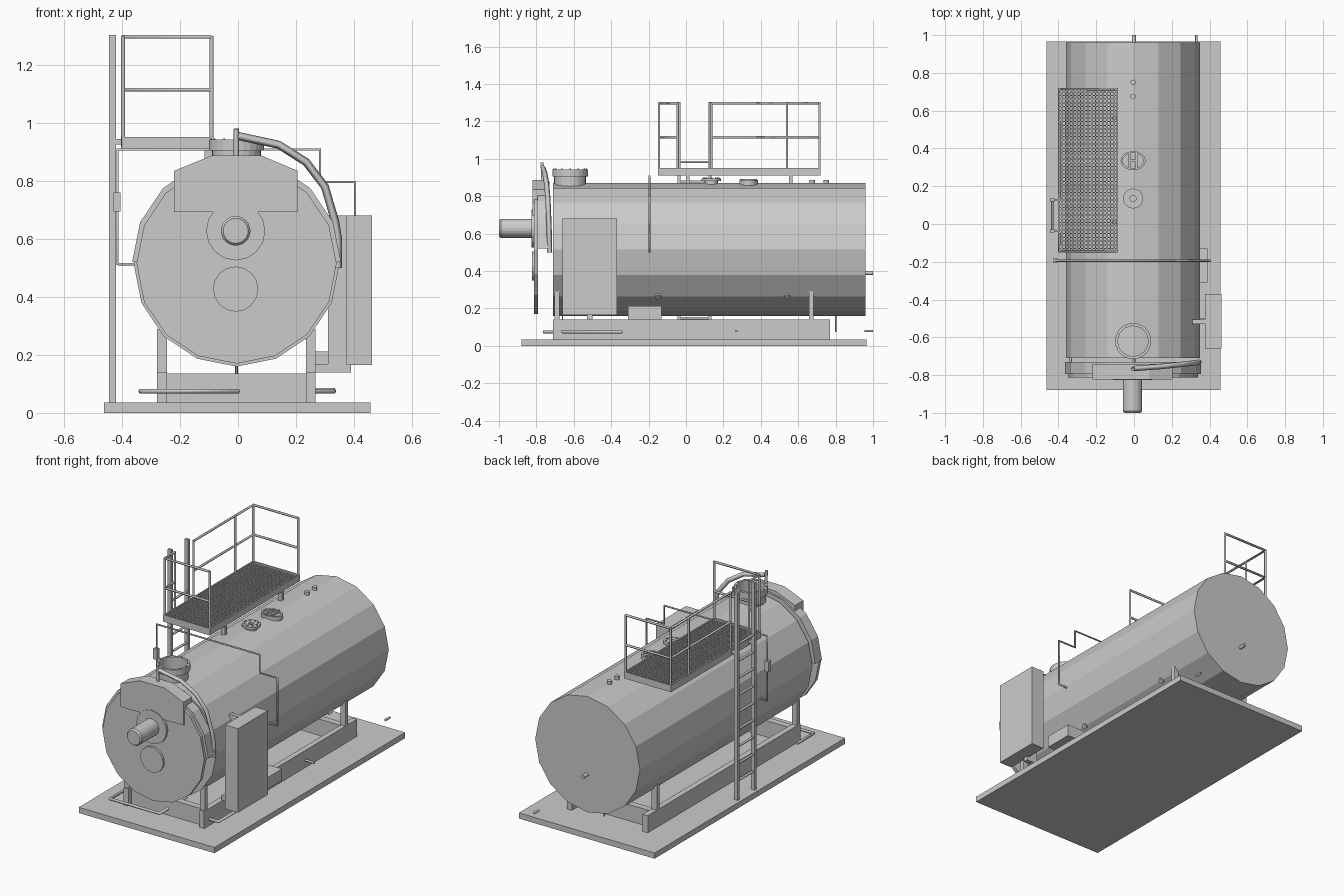
import bpy, bmesh
from math import sin, cos, pi, radians
from mathutils import Matrix, Vector

if "Cube" in bpy.data.objects:
    bpy.data.objects.remove(bpy.data.objects["Cube"])

CX, CZ = -0.005, 0.515        # boiler axis


def finish(name, bm):
    bmesh.ops.recalc_face_normals(bm, faces=bm.faces)
    me = bpy.data.meshes.new(name)
    bm.to_mesh(me)
    bm.free()
    ob = bpy.data.objects.new(name, me)
    bpy.context.collection.objects.link(ob)
    return ob


def add_box(bm, x0, x1, y0, y1, z0, z1):
    m = Matrix.Translation(((x0 + x1) / 2, (y0 + y1) / 2, (z0 + z1) / 2))
    bmesh.ops.create_cube(bm, size=1, matrix=m @ Matrix.Diagonal((x1 - x0, y1 - y0, z1 - z0, 1)))


def box(name, *b):
    bm = bmesh.new()
    add_box(bm, *b)
    return finish(name, bm)


def cyl(name, a, b, r, n=16, r2=None):
    """Capped cylinder from point a to point b."""
    a, b = Vector(a), Vector(b)
    d = b - a
    rot = d.to_track_quat('Z', 'Y').to_matrix().to_4x4()
    bm = bmesh.new()
    bmesh.ops.create_cone(bm, cap_ends=True, segments=n, radius1=r, radius2=r if r2 is None else r2,
                          depth=d.length, matrix=Matrix.Translation((a + b) / 2) @ rot)
    return finish(name, bm)


def extrude_y(name, pts, y0, y1):
    """Front profile (x, z) extruded along y."""
    bm = bmesh.new()
    f = bm.faces.new([bm.verts.new((x, y0, z)) for x, z in pts])
    g = bmesh.ops.extrude_face_region(bm, geom=[f])
    bmesh.ops.translate(bm, vec=(0, y1 - y0, 0), verts=[v for v in g['geom'] if isinstance(v, bmesh.types.BMVert)])
    return finish(name, bm)


def lathe_z(name, x, y, profile, n):
    """Closed (radius, z) profile turned about a vertical axis."""
    bm = bmesh.new()
    rings = [[bm.verts.new((x + r * cos(2 * pi * i / n), y + r * sin(2 * pi * i / n), z))
              for i in range(n)] for r, z in profile]
    for a, b in zip(rings, rings[1:] + rings[:1]):
        for i in range(n):
            j = (i + 1) % n
            bm.faces.new((a[i], a[j], b[j], b[i]))
    return finish(name, bm)


def pipe(name, paths, r, res=1):
    """One or more poly-line pipes as a single object."""
    cu = bpy.data.curves.new(name, 'CURVE')
    cu.dimensions = '3D'
    cu.bevel_depth, cu.bevel_resolution, cu.use_fill_caps = r, res, True
    for p in paths:
        s = cu.splines.new('POLY')
        s.points.add(len(p) - 1)
        for q, c in zip(s.points, p):
            q.co = (*c, 1)
    ob = bpy.data.objects.new(name, cu)
    bpy.context.collection.objects.link(ob)
    return ob


# base plate and skid frame
box("base_plate", -0.463, 0.457, -0.88, 0.965, 0, 0.035)
for side, x0, x1 in (("left", -0.28, -0.245), ("right", 0.235, 0.268)):
    box(f"skid_beam_{side}", x0, x1, -0.71, 0.77, 0.035, 0.14)
    for end, y in (("front", -0.69), ("rear", 0.67)):
        box(f"saddle_post_{side}_{end}", x0, x1, y - 0.013, y + 0.013, 0.13, 0.29)
for end, y in (("front", -0.66), ("rear", 0.68)):
    box(f"skid_cross_beam_{end}", -0.25, 0.24, y - 0.02, y + 0.02, 0.035, 0.135)

# boiler shell and front door
cyl("boiler_shell", (CX, -0.71, CZ), (CX, 0.96, CZ), 0.355)
cyl("front_door", (CX, -0.812, CZ), (CX, -0.79, CZ), 0.345)
arc = [(CX + 0.36 * cos(radians(a * 22.5)), CZ + 0.005 + 0.36 * sin(radians(a * 22.5))) for a in range(9)]
extrude_y("upper_head_cover", arc, -0.795, -0.73)
extrude_y("smoke_hood", [(-0.22, 0.693), (0.205, 0.693), (0.205, 0.835), (0.08, 0.888),
                         (-0.09, 0.888), (-0.22, 0.835)], -0.822, -0.74)
cyl("burner_flange", (-0.008, -0.827, 0.628), (-0.008, -0.80, 0.628), 0.102, 16)
cyl("burner_barrel", (-0.008, -0.99, 0.628), (-0.008, -0.81, 0.628), 0.051, 24)
cyl("burner_tip", (-0.008, -0.99, 0.628), (-0.008, -1.0, 0.628), 0.051, 24, 0.043)
cyl("inspection_cover", (-0.008, -0.824, 0.427), (-0.008, -0.80, 0.427), 0.078, 16)

# door lifting arm
pipe("lifting_arm", [[(0, -0.765, 0.955), (0.14, -0.755, 0.925), (0.235, -0.745, 0.865), (0.30, -0.738, 0.78),
                      (0.335, -0.733, 0.66), (0.345, -0.731, 0.60), (0.345, -0.729, 0.50)]], 0.014, 0)
pipe("lifting_arm_pivot", [[(-0.006, -0.765, 0.87), (-0.006, -0.77, 0.98)]], 0.009)

# chimney outlet with bolted collar
lathe_z("chimney_outlet", CX, -0.62, [(0.085, 0.80), (0.085, 0.905), (0.095, 0.905), (0.095, 0.943),
                                      (0.08, 0.943), (0.08, 0.80)], 24)
for i in range(12):
    a = 2 * pi * i / 12
    p = (CX + 0.088 * cos(a), -0.62 + 0.088 * sin(a))
    cyl(f"chimney_bolt_{i}", (*p, 0.94), (*p, 0.947), 0.004, 6)

# top fittings: bolted flange, oval manhole, two nozzles
cyl("flange_neck", (CX, 0.135, 0.86), (CX, 0.135, 0.885), 0.035, 16)
lathe_z("bolted_flange", CX, 0.135, [(0.016, 0.882), (0.053, 0.882), (0.053, 0.896), (0.016, 0.896)], 20)
for i in range(8):
    a = 2 * pi * i / 8
    p = (CX + 0.038 * cos(a), 0.135 + 0.038 * sin(a))
    cyl(f"flange_bolt_{i}", (*p, 0.89), (*p, 0.901), 0.006, 6)
hole = lathe_z("manhole_rim", 0, 0, [(0.054, 0.85), (0.066, 0.85), (0.066, 0.886), (0.054, 0.886)], 24)
hole.scale.y, hole.location = 0.76, (CX, 0.335, 0)
lid = cyl("manhole_lid", (0, 0, 0.85), (0, 0, 0.876), 0.055, 24)
lid.scale.y, lid.location = 0.76, (CX, 0.335, 0)
for s in (-1, 1):
    box("manhole_yoke", CX + s * 0.018 - 0.005, CX + s * 0.018 + 0.005, 0.29, 0.38, 0.872, 0.892)
box("manhole_crossbar", CX - 0.02, CX + 0.02, 0.328, 0.342, 0.872, 0.89)
for i, y in enumerate((0.675, 0.75)):
    cyl(f"top_nozzle_{i}", (CX, y, 0.86), (CX, y, 0.888), 0.014, 12)

# side handholes, rear connections and drain
for i, y in enumerate((-0.15, 0.54)):
    d = Vector((cos(radians(-45)), 0, sin(radians(-45))))
    c = Vector((CX, y, CZ))
    cyl(f"handhole_{i}", c + d * 0.33, c + d * 0.362, 0.016, 12)
cyl("rear_nozzle", (0, 0.95, 0.39), (0, 1.0, 0.39), 0.011, 12)
pipe("rear_drain", [[(-0.005, 0.80, 0.17), (-0.005, 0.80, 0.075)]], 0.005)
pipe("loose_stubs", [[(0.265, 0.27, 0.08), (0.33, 0.27, 0.08)], [(0.33, 0.955, 0.08), (0.33, 1.0, 0.08)]], 0.007)

# fuel pipe loops under the front
pipe("fuel_pipe", [[(-0.335, -0.60, 0.075), (-0.335, -0.76, 0.075), (0.0, -0.76, 0.075), (0.0, -0.50, 0.075)],
                   [(0.0, -0.66, 0.075), (0.33, -0.66, 0.075), (0.33, -0.34, 0.075)]], 0.009)
pipe("front_drain", [[(-0.005, -0.66, 0.18), (-0.005, -0.66, 0.075)]], 0.004)

# control cabinet and junction box
box("control_cabinet", 0.375, 0.462, -0.66, -0.37, 0.165, 0.68)
box("cabinet_bracket", 0.31, 0.376, -0.53, -0.505, 0.165, 0.68)
box("cabinet_foot", 0.26, 0.39, -0.53, -0.50, 0.14, 0.168)
box("junction_box", 0.265, 0.39, -0.31, -0.13, 0.14, 0.212)

# instrument pipe arching over the shell
pipe("instrument_pipe", [[(-0.34, -0.195, 0.513), (-0.415, -0.195, 0.513), (-0.415, -0.195, 0.908),
                          (0.283, -0.195, 0.908), (0.283, -0.195, 0.797), (0.404, -0.195, 0.797),
                          (0.404, -0.195, 0.505), (0.345, -0.195, 0.505)]], 0.006)
box("level_gauge", -0.43, -0.405, -0.207, -0.183, 0.695, 0.76)

# platform frame with open grating
PX0, PX1, PY0, PY1 = -0.402, -0.085, -0.15, 0.72
bm = bmesh.new()
for x in (PX0, PX1 - 0.008):
    add_box(bm, x, x + 0.008, PY0, PY1, 0.91, 0.952)
for y in (PY0, PY1 - 0.008):
    add_box(bm, PX0, PX1, y, y + 0.008, 0.91, 0.952)
finish("platform_frame", bm)
bm = bmesh.new()
for i in range(1, 44):
    y = PY0 + (PY1 - PY0) * i / 44
    add_box(bm, PX0, PX1, y - 0.003, y + 0.003, 0.928, 0.945)
for i in range(1, 16):
    x = PX0 + (PX1 - PX0) * i / 16
    add_box(bm, x - 0.003, x + 0.003, PY0, PY1, 0.928, 0.944)
finish("platform_grating", bm)
for i, y in enumerate((0.0, 0.55)):
    box(f"platform_leg_{i}", -0.115, -0.088, y, y + 0.02, 0.83, 0.912)

# handrails: front end with short return, long side with rear end
L, R = PX0 + 0.006, PX1 - 0.006
runs = [[(R, PY0 + 0.006), (L, PY0 + 0.006), (L, -0.045)],
        [(L, 0.135), (L, PY1 - 0.006), (R, PY1 - 0.006)]]
pipe("hand_rails", [[(x, y, z) for x, y in run] for run in runs for z in (1.297, 1.115)], 0.007)
posts = runs[0] + runs[1] + [(L, 0.54)]
pipe("rail_posts", [[(x, y, 0.915), (x, y, 1.30)] for x, y in posts], 0.007)

# access ladder
for side, y in (("front", -0.037), ("rear", 0.127)):
    box(f"ladder_rail_{side}", -0.445, -0.421, y - 0.008, y + 0.008, 0.035, 1.303)
    box(f"ladder_bracket_{side}", -0.425, -0.395, y - 0.005, y + 0.005, 0.925, 0.945)
pipe("ladder_rungs", [[(-0.433, -0.037, z), (-0.433, 0.127, z)]
                      for z in [0.147 + 0.1045 * i for i in range(9)]], 0.007)
